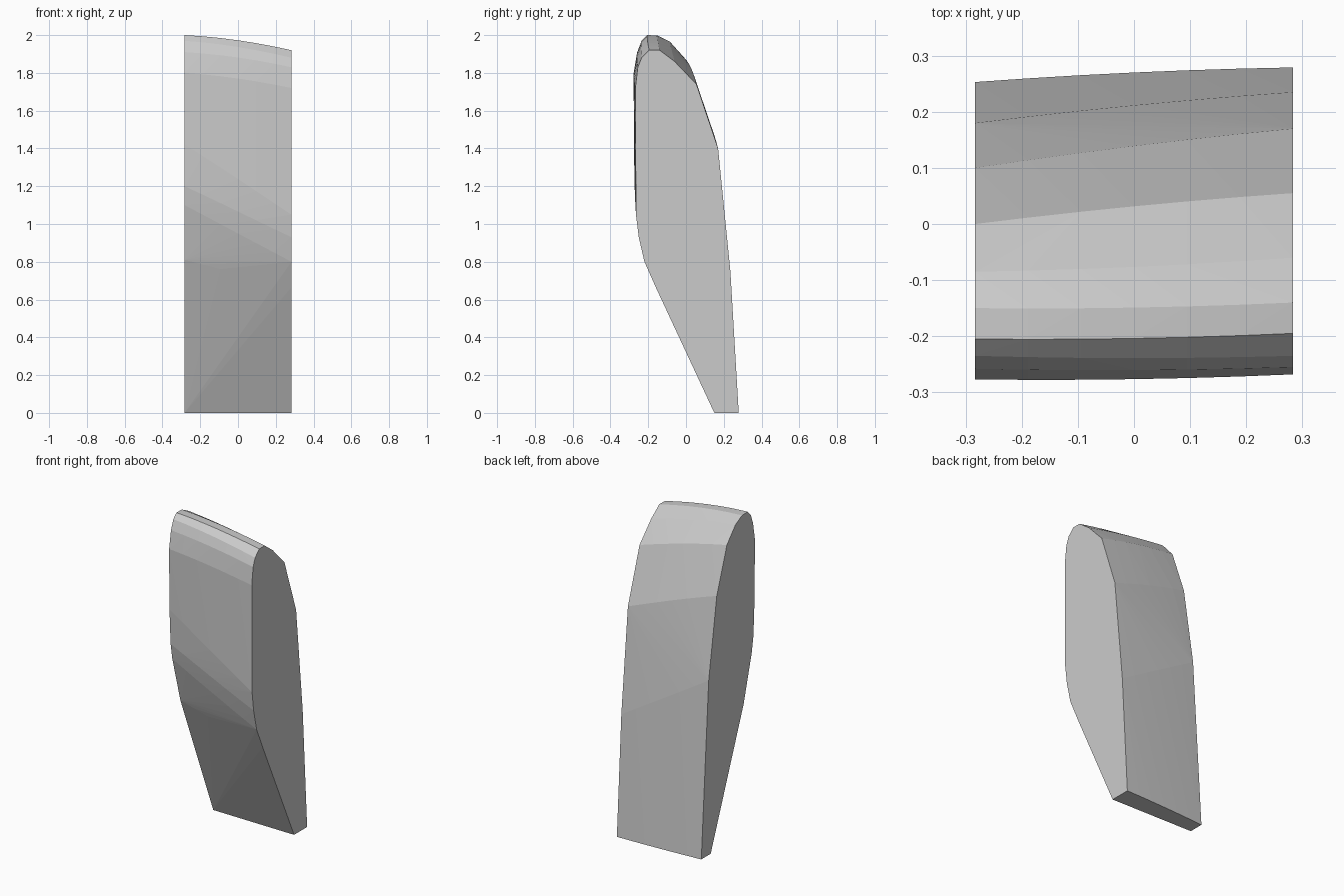
import bpy, bmesh

if "Cube" in bpy.data.objects:
    bpy.data.objects.remove(bpy.data.objects["Cube"])

# matching (y, z) end profiles: start at the foot, up the back, over the top, down the front
left = [(.16, 0), (.253, 0), (.18, 1.09), (.10, 1.59), (0, 1.87), (-.085, 1.965), (-.15, 1.998),
        (-.205, 2), (-.235, 1.97), (-.258, 1.91), (-.277, 1.80), (-.273, 1.42), (-.262, 1.2),
        (-.245, 1.1), (-.165, .81)]
right = [(.15, 0), (.279, 0), (.235, .75), (.17, 1.40), (.055, 1.74), (-.06, 1.86), (-.14, 1.92),
         (-.195, 1.92), (-.235, 1.88), (-.255, 1.83), (-.268, 1.72), (-.265, 1.05), (-.25, .93),
         (-.22, .80), (-.16, .665)]
half_width = 0.283
steps = 6

# cross-sections blended from end to end with a slight bulge in the middle
bm = bmesh.new()
for i in range(steps + 1):
    t = i / steps
    bulge = 4 * t * (1 - t)
    for (ya, za), (yb, zb) in zip(left, right):
        y, z = ya + (yb - ya) * t, za + (zb - za) * t
        z += .013 * bulge * max(0, z - 1)
        y += .004 * bulge * (1 if y > 0 else -1)
        bm.verts.new((-half_width + 2 * half_width * t, y, z))

# solid skin around the sections
hull = bmesh.ops.convex_hull(bm, input=bm.verts[:])
loose = {g for g in hull["geom_interior"] + hull["geom_unused"]
         if isinstance(g, bmesh.types.BMVert)}
bmesh.ops.delete(bm, geom=list(loose), context='VERTS')
bmesh.ops.recalc_face_normals(bm, faces=bm.faces[:])

mesh = bpy.data.meshes.new("stone_slab")
bm.to_mesh(mesh)
bm.free()
slab = bpy.data.objects.new("stone_slab", mesh)
bpy.context.collection.objects.link(slab)
